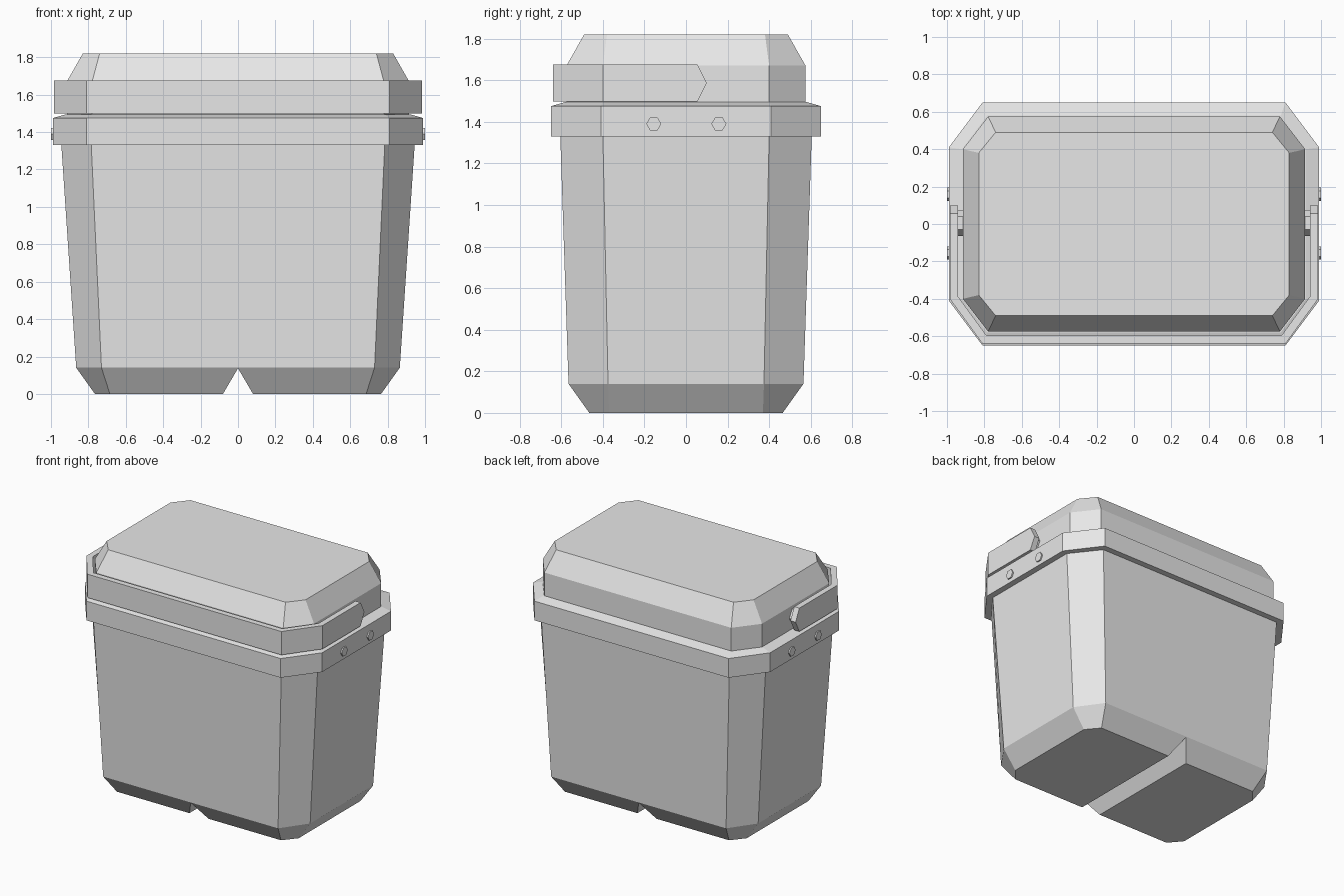
import bpy
import bmesh
import math
from mathutils import Matrix

default = bpy.data.objects.get("Cube")
if default:
    bpy.data.objects.remove(default, do_unlink=True)

grey = bpy.data.materials.new("light_grey")
grey.use_nodes = True
grey.diffuse_color = (0.8, 0.8, 0.8, 1)
grey.node_tree.nodes["Principled BSDF"].inputs["Base Color"].default_value = (0.8, 0.8, 0.8, 1)


def finish(name, bm, fix_normals=True):
    if fix_normals:
        bmesh.ops.recalc_face_normals(bm, faces=bm.faces)
    mesh = bpy.data.meshes.new(name)
    bm.to_mesh(mesh)
    bm.free()
    mesh.materials.append(grey)
    obj = bpy.data.objects.new(name, mesh)
    bpy.context.collection.objects.link(obj)
    return obj


def octagon(hx, hy, fx, sy):
    """Rectangle with cut corners; fx and sy are the half lengths of the flat sides."""
    return [(fx, -hy), (hx, -sy), (hx, sy), (fx, hy),
            (-fx, hy), (-hx, sy), (-hx, -sy), (-fx, -hy)]


def loft(name, sections):
    """Stack of cut-corner rectangles, each given as z, hx, hy, fx, sy."""
    bm = bmesh.new()
    rings = [[bm.verts.new((x, y, z)) for x, y in octagon(*size)] for z, *size in sections]
    for low, high in zip(rings, rings[1:]):
        for i in range(8):
            j = (i + 1) % 8
            bm.faces.new((low[i], low[j], high[j], high[i]))
    bm.faces.new(rings[0])
    bm.faces.new(rings[-1])
    return finish(name, bm)


def hex_pin(name, x0, x1, y, z, radius):
    """Six-sided pin along x with a flat top."""
    bm = bmesh.new()
    place = Matrix.Translation(((x0 + x1) / 2, y, z)) @ Matrix.Rotation(math.pi / 2, 4, 'Y')
    place = place @ Matrix.Rotation(math.pi / 2, 4, 'Z')
    bmesh.ops.create_cone(bm, cap_ends=True, segments=6, radius1=radius, radius2=radius,
                          depth=abs(x1 - x0), matrix=place)
    # Turn so that two corners point along y
    ys = max(v.co.y - y for v in bm.verts)
    if ys < radius * 0.95:
        bmesh.ops.rotate(bm, verts=bm.verts, cent=(0, y, z),
                         matrix=Matrix.Rotation(math.pi / 6, 3, 'X'))
    return finish(name, bm)


# Tapered container, rim band and lid
body = loft("body", [(0, 0.765, 0.465, 0.685, 0.37),
                     (0.14, 0.865, 0.565, 0.73, 0.375),
                     (1.34, 0.945, 0.605, 0.785, 0.40)])
loft("rim", [(1.33, 0.99, 0.65, 0.81, 0.41),
             (1.475, 0.99, 0.65, 0.81, 0.41),
             (1.495, 0.92, 0.58, 0.785, 0.40)])
loft("lid", [(1.48, 0.915, 0.575, 0.78, 0.40),
             (1.67, 0.915, 0.575, 0.78, 0.40),
             (1.82, 0.83, 0.49, 0.74, 0.38)])

# V-shaped groove across the underside
bm = bmesh.new()
profile = [(-0.092, -0.02), (0.092, -0.02), (0, 0.137)]
ends = [[bm.verts.new((x, y, z)) for x, z in profile] for y in (-1, 1)]
for end in ends:
    bm.faces.new(end)
for i in range(3):
    j = (i + 1) % 3
    bm.faces.new((ends[0][i], ends[0][j], ends[1][j], ends[1][i]))
cutter = finish("groove_cutter", bm)
cutter.hide_render = True
cutter.display_type = 'WIRE'
groove = body.modifiers.new("groove", 'BOOLEAN')
groove.operation = 'DIFFERENCE'
groove.solver = 'EXACT'
groove.object = cutter
# Bake the groove and drop the helper
bpy.context.view_layer.update()
cut_mesh = bpy.data.meshes.new_from_object(
    body.evaluated_get(bpy.context.evaluated_depsgraph_get()))
body.modifiers.clear()
body.data = cut_mesh
bpy.data.objects.remove(cutter, do_unlink=True)

# Handle strap wrapped round the front, with pointed ends
bm = bmesh.new()
rows = []
for z, tip in ((1.498, 0.055), (1.586, 0.10), (1.675, 0.055)):
    half = [(0.985, tip), (0.985, -0.40), (0.81, -0.64)]
    path = [(-x, y) for x, y in half] + half[::-1]
    rows.append([bm.verts.new((x, y, z)) for x, y in path])
for low, high in zip(rows, rows[1:]):
    for i in range(len(low) - 1):
        bm.faces.new((low[i], low[i + 1], high[i + 1], high[i]))
bmesh.ops.dissolve_limit(bm, angle_limit=0.02, verts=bm.verts, edges=bm.edges)
handle = finish("handle", bm, fix_normals=False)
strap = handle.modifiers.new("thickness", 'SOLIDIFY')
strap.thickness = 0.043
strap.offset = -1
strap.use_even_offset = True

# Handle pivots and rim bolts on both sides
for side, sign in (("left", 1), ("right", -1)):
    hex_pin(side + "_pivot", sign * 0.90, sign * 0.95, 0.005, 1.586, 0.07)
    for place, y in (("front", -0.155), ("back", 0.158)):
        hex_pin(f"{side}_{place}_bolt", sign * 0.97, sign * 1.0, y, 1.39, 0.036)
